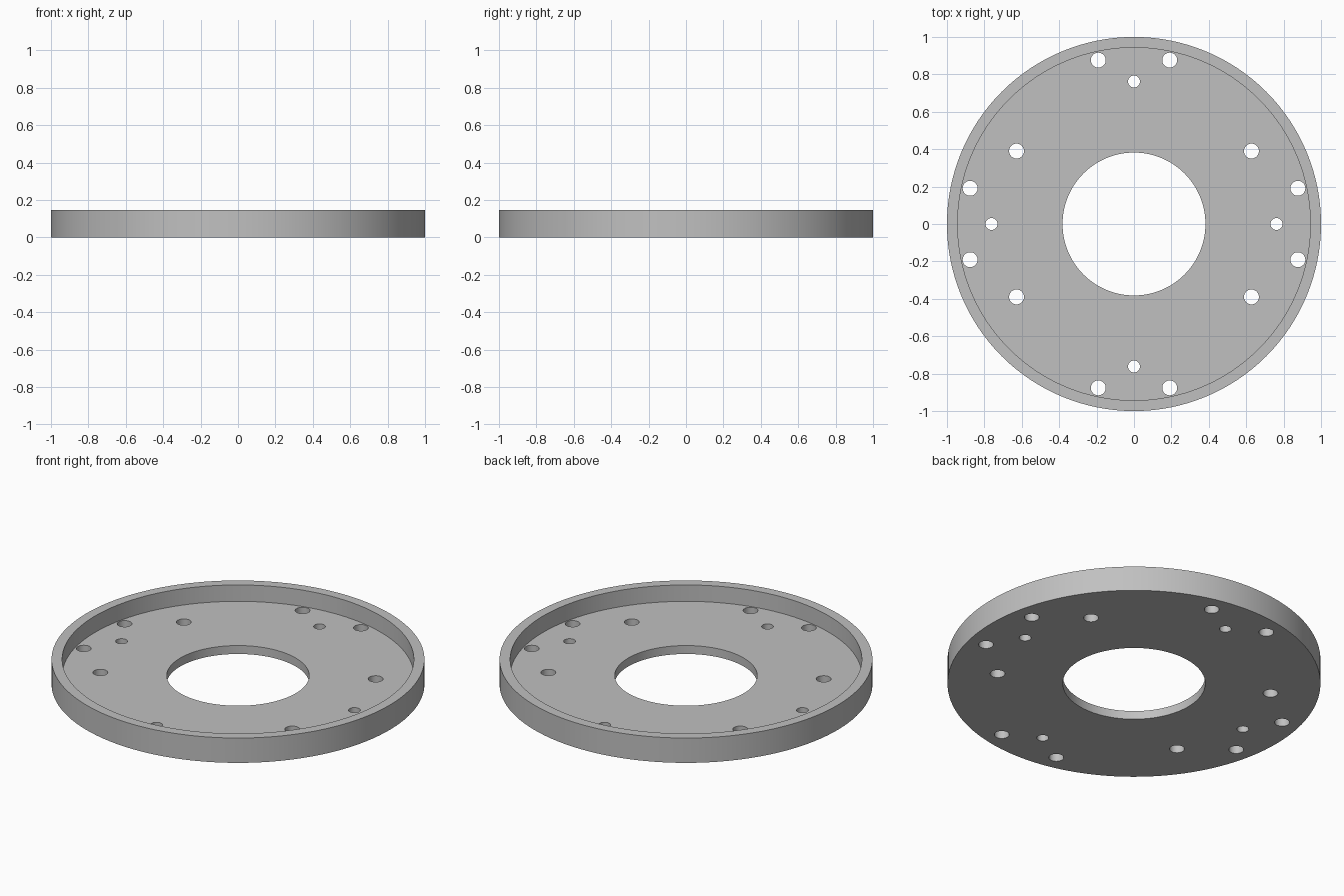
import bpy, bmesh, math
from mathutils import Matrix

cube = bpy.data.objects.get("Cube")
if cube:
    bpy.data.objects.remove(cube, do_unlink=True)

HEIGHT, FLOOR = 0.147, 0.05
OUTER, INNER, BORE = 1.0, 0.943, 0.382
BOLT_R, PIN_R = 0.04, 0.032

# Single flat material
grey = bpy.data.materials.new("metal_grey")
grey.use_nodes = True
colour = (0.53, 0.53, 0.53, 1.0)
grey.diffuse_color = colour
grey.node_tree.nodes["Principled BSDF"].inputs["Base Color"].default_value = colour


def make_object(name, bm):
    bmesh.ops.recalc_face_normals(bm, faces=bm.faces[:])
    mesh = bpy.data.meshes.new(name)
    bm.to_mesh(mesh)
    bm.free()
    mesh.materials.append(grey)
    obj = bpy.data.objects.new(name, mesh)
    bpy.context.collection.objects.link(obj)
    return obj


# Flanged disc: profile turned around the z axis
bm = bmesh.new()
profile = [(BORE, 0), (OUTER, 0), (OUTER, HEIGHT), (INNER, HEIGHT),
           (INNER, FLOOR), (BORE, FLOOR)]
verts = [bm.verts.new((r, 0, z)) for r, z in profile]
edges = [bm.edges.new((v, verts[i - 1])) for i, v in enumerate(verts)]
bmesh.ops.spin(bm, geom=verts + edges, cent=(0, 0, 0), axis=(0, 0, 1),
               angle=math.tau, steps=128, use_merge=True)
bmesh.ops.remove_doubles(bm, verts=bm.verts[:], dist=0.0001)
disc = make_object("flanged_disc", bm)

# Hole layout, mirrored about both axes
holes = [(sx * x, sy * y, BOLT_R)
         for x, y in ((0.191, 0.876), (0.876, 0.191), (0.628, 0.39))
         for sx in (-1, 1) for sy in (-1, 1)]
holes += [(x, y, PIN_R) for x, y in
          ((0.762, 0), (-0.762, 0), (0, 0.762), (0, -0.762))]

# Drill cutters, kept below the rim height
bm = bmesh.new()
for x, y, r in holes:
    bmesh.ops.create_cone(bm, cap_ends=True, segments=32, radius1=r, radius2=r,
                          depth=0.12, matrix=Matrix.Translation((x, y, FLOOR / 2)))
drills = make_object("hole_cutters", bm)
drills.hide_render = True

# Cut the holes, then drop the cutters
cut = disc.modifiers.new("holes", 'BOOLEAN')
cut.operation = 'DIFFERENCE'
cut.solver = 'EXACT'
cut.object = drills
bpy.ops.object.select_all(action='DESELECT')
disc.select_set(True)
bpy.context.view_layer.objects.active = disc
bpy.ops.object.modifier_apply(modifier=cut.name)
bpy.data.objects.remove(drills, do_unlink=True)

# Smooth walls, sharp rims
bpy.ops.object.shade_smooth_by_angle(angle=math.radians(30))
